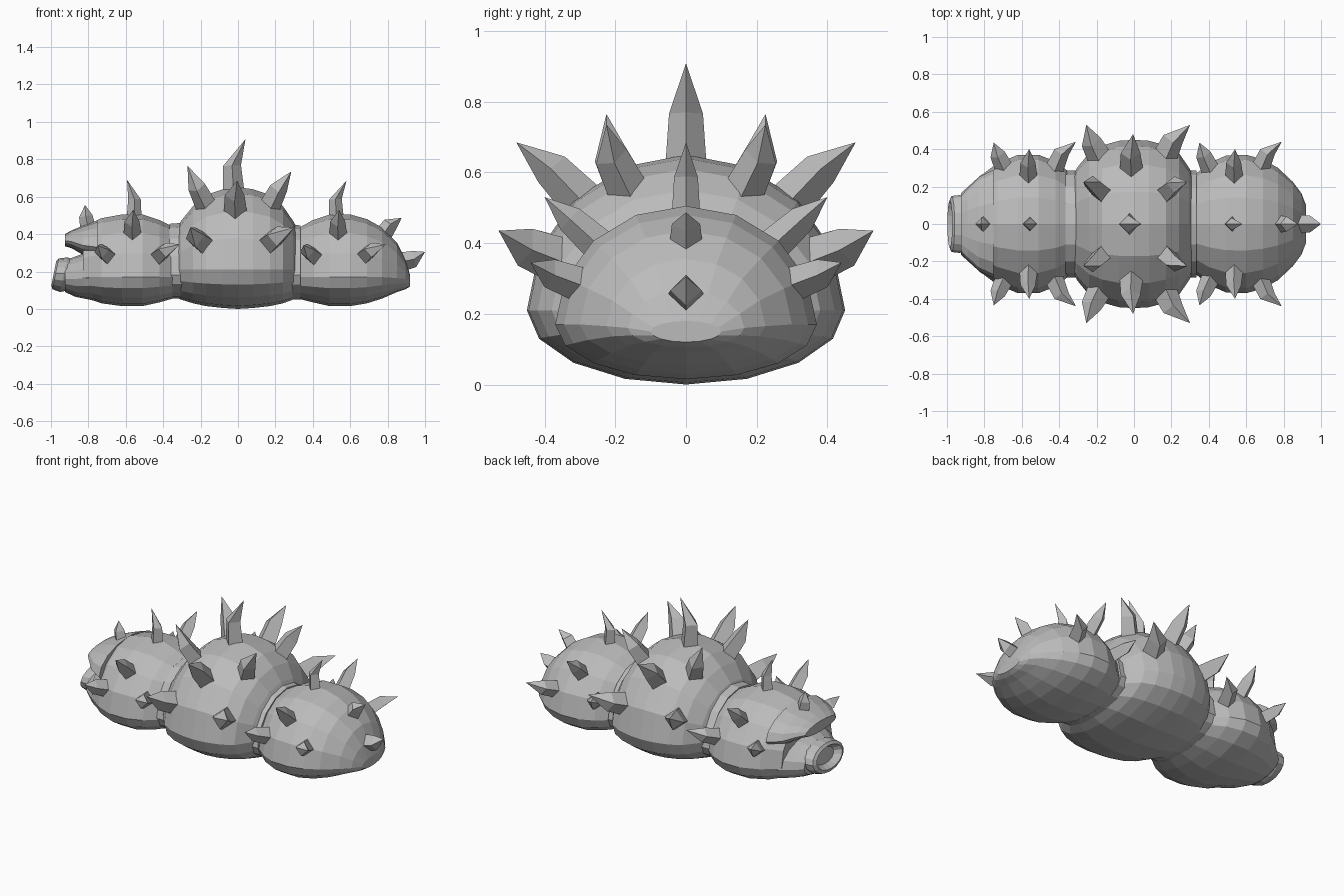
import bpy, math
from mathutils import Vector

if "Cube" in bpy.data.objects:
    bpy.data.objects.remove(bpy.data.objects["Cube"], do_unlink=True)

grey = bpy.data.materials.new("stone grey")
grey.use_nodes = True
grey.diffuse_color = (0.5, 0.5, 0.5, 1)
grey.node_tree.nodes["Principled BSDF"].inputs["Base Color"].default_value = (0.5, 0.5, 0.5, 1)


def add_mesh(name, verts, faces):
    mesh = bpy.data.meshes.new(name)
    mesh.from_pydata(verts, [], faces)
    mesh.materials.append(grey)
    obj = bpy.data.objects.new(name, mesh)
    bpy.context.collection.objects.link(obj)
    return obj


def loft(name, rings, lean=0.0, sides=16):
    """Rings are (x, half width, bottom z, widest z, top z), back end to front end along +x."""
    verts, faces = [], []
    for x, w, bot, mid, top in rings:
        for i in range(sides):
            a = 2 * math.pi * i / sides
            s = math.sin(a)
            dz = s * (top - mid if s > 0 else mid - bot)
            verts.append((x + lean * dz, w * math.cos(a), mid + dz))
    for r in range(len(rings) - 1):
        for i in range(sides):
            j = (i + 1) % sides
            faces.append((r * sides + i, r * sides + j, (r + 1) * sides + j, (r + 1) * sides + i))
    last = (len(rings) - 1) * sides
    faces.append(tuple(reversed(range(sides))))
    faces.append(tuple(range(last, last + sides)))
    return add_mesh(name, verts, faces)


def spike(name, centre, base, tip, r):
    """Four-sided thorn that leaves the body straight, then bends to its tip."""
    base, tip = Vector(base), Vector(tip)
    n = (base - Vector(centre)).normalized()
    length = (tip - base).length
    ref = Vector((1, 0, 0)) if abs(n.x) < 0.8 else Vector((0, 0, 1))
    u = (ref - n * ref.dot(n)).normalized()
    v = n.cross(u)
    verts = []
    for c, k in ((base - n * 0.05, r), (base + n * length * 0.45, r * 0.8)):
        verts += [c + u * k, c + v * k, c - u * k, c - v * k]
    verts.append(tip)
    faces = [(3, 2, 1, 0)]
    for i in range(4):
        j = (i + 1) % 4
        faces += [(i, j, 4 + j, 4 + i), (4 + i, 4 + j, 8)]
    add_mesh(name, verts, faces)


def spike_pair(name, centre, base, tip, r):
    for side, s in (("left", -1), ("right", 1)):
        spike(f"{name}_{side}", centre, (base[0], s * base[1], base[2]),
              (tip[0], s * tip[1], tip[2]), r)


# Body segments and the collars between them
loft("head_segment", [
    (-0.83, 0.25, 0.065, 0.17, 0.44), (-0.73, 0.325, 0.03, 0.17, 0.485),
    (-0.62, 0.37, 0.015, 0.17, 0.505), (-0.51, 0.37, 0.015, 0.17, 0.505),
    (-0.42, 0.335, 0.035, 0.17, 0.475), (-0.35, 0.28, 0.055, 0.17, 0.44)])
loft("middle_segment", [
    (-0.33, 0.25, 0.06, 0.21, 0.42), (-0.305, 0.30, 0.05, 0.21, 0.47),
    (-0.24, 0.38, 0.03, 0.21, 0.55), (-0.17, 0.42, 0.015, 0.21, 0.61),
    (-0.08, 0.445, 0.005, 0.21, 0.64), (0.0, 0.45, 0.0, 0.21, 0.65),
    (0.08, 0.445, 0.005, 0.21, 0.64), (0.17, 0.42, 0.015, 0.21, 0.61),
    (0.24, 0.38, 0.03, 0.21, 0.55), (0.295, 0.30, 0.05, 0.21, 0.47),
    (0.32, 0.25, 0.06, 0.21, 0.42)])
loft("rear_segment", [
    (0.32, 0.26, 0.055, 0.17, 0.43), (0.40, 0.325, 0.035, 0.17, 0.475),
    (0.49, 0.365, 0.015, 0.17, 0.505), (0.60, 0.37, 0.015, 0.17, 0.505),
    (0.69, 0.345, 0.03, 0.17, 0.48), (0.77, 0.30, 0.055, 0.17, 0.435),
    (0.85, 0.225, 0.09, 0.165, 0.355), (0.895, 0.165, 0.105, 0.16, 0.265),
    (0.92, 0.10, 0.12, 0.15, 0.18)])
loft("front_collar", [(-0.365, 0.285, 0.055, 0.18, 0.455), (-0.30, 0.285, 0.055, 0.18, 0.46)])
loft("rear_collar", [(0.28, 0.285, 0.05, 0.18, 0.455), (0.335, 0.285, 0.05, 0.18, 0.445)])

# Mouth: overhanging upper lip, jaw and hollow lower lip
loft("upper_lip", [
    (-0.925, 0.15, 0.335, 0.365, 0.40), (-0.89, 0.19, 0.325, 0.36, 0.42),
    (-0.83, 0.25, 0.29, 0.34, 0.445), (-0.75, 0.29, 0.28, 0.33, 0.475)])
loft("jaw", [
    (-0.925, 0.165, 0.09, 0.16, 0.26), (-0.87, 0.215, 0.065, 0.16, 0.28),
    (-0.82, 0.26, 0.055, 0.165, 0.30), (-0.75, 0.30, 0.04, 0.17, 0.32)])
loft("lower_lip", [
    (-0.95, 0.09, 0.145, 0.19, 0.235), (-0.985, 0.125, 0.125, 0.19, 0.255),
    (-0.975, 0.15, 0.105, 0.19, 0.27), (-0.93, 0.155, 0.09, 0.19, 0.275),
    (-0.89, 0.14, 0.10, 0.19, 0.265)], lean=0.2)

# Spikes shared by the two end segments
for part, cx in (("head", -0.555), ("rear", 0.545)):
    c = (cx, 0, 0.17)
    spike_pair(part + "_upper_spike", c, (cx - 0.01, 0.27, 0.415), (cx - 0.005, 0.40, 0.53), 0.05)
    spike_pair(part + "_fore_spike", c, (cx - 0.15, 0.32, 0.29), (cx - 0.195, 0.435, 0.34), 0.052)
    spike_pair(part + "_aft_spike", c, (cx + 0.14, 0.32, 0.29), (cx + 0.245, 0.44, 0.345), 0.052)

# Ridge spikes along the centre line
spike("head_ridge_spike", (-0.56, 0, 0.17), (-0.555, 0, 0.50), (-0.593, 0, 0.69), 0.042)
spike("head_brow_spike", (-0.75, 0, 0.17), (-0.805, 0, 0.45), (-0.818, 0, 0.555), 0.045)
spike("middle_ridge_spike", (0, 0, 0.2), (-0.025, 0, 0.645), (0.04, 0, 0.908), 0.06)
spike("rear_ridge_spike", (0.54, 0, 0.17), (0.525, 0, 0.50), (0.58, 0, 0.685), 0.042)
spike("rear_slope_spike", (0.62, 0, 0.17), (0.785, 0, 0.41), (0.875, 0, 0.487), 0.05)
spike("tail_spike", (0.6, 0, 0.19), (0.89, 0, 0.255), (1.0, 0, 0.305), 0.055)

# Larger spikes around the middle segment
m = (0, 0, 0.21)
spike_pair("middle_upper_spike", m, (-0.015, 0.31, 0.535), (-0.005, 0.48, 0.685), 0.065)
spike_pair("middle_crown_fore_spike", m, (-0.18, 0.175, 0.57), (-0.27, 0.225, 0.765), 0.06)
spike_pair("middle_crown_aft_spike", m, (0.18, 0.175, 0.57), (0.285, 0.225, 0.735), 0.06)
spike_pair("middle_fore_spike", m, (-0.19, 0.365, 0.355), (-0.255, 0.53, 0.435), 0.07)
spike_pair("middle_aft_spike", m, (0.17, 0.37, 0.355), (0.30, 0.53, 0.435), 0.07)
